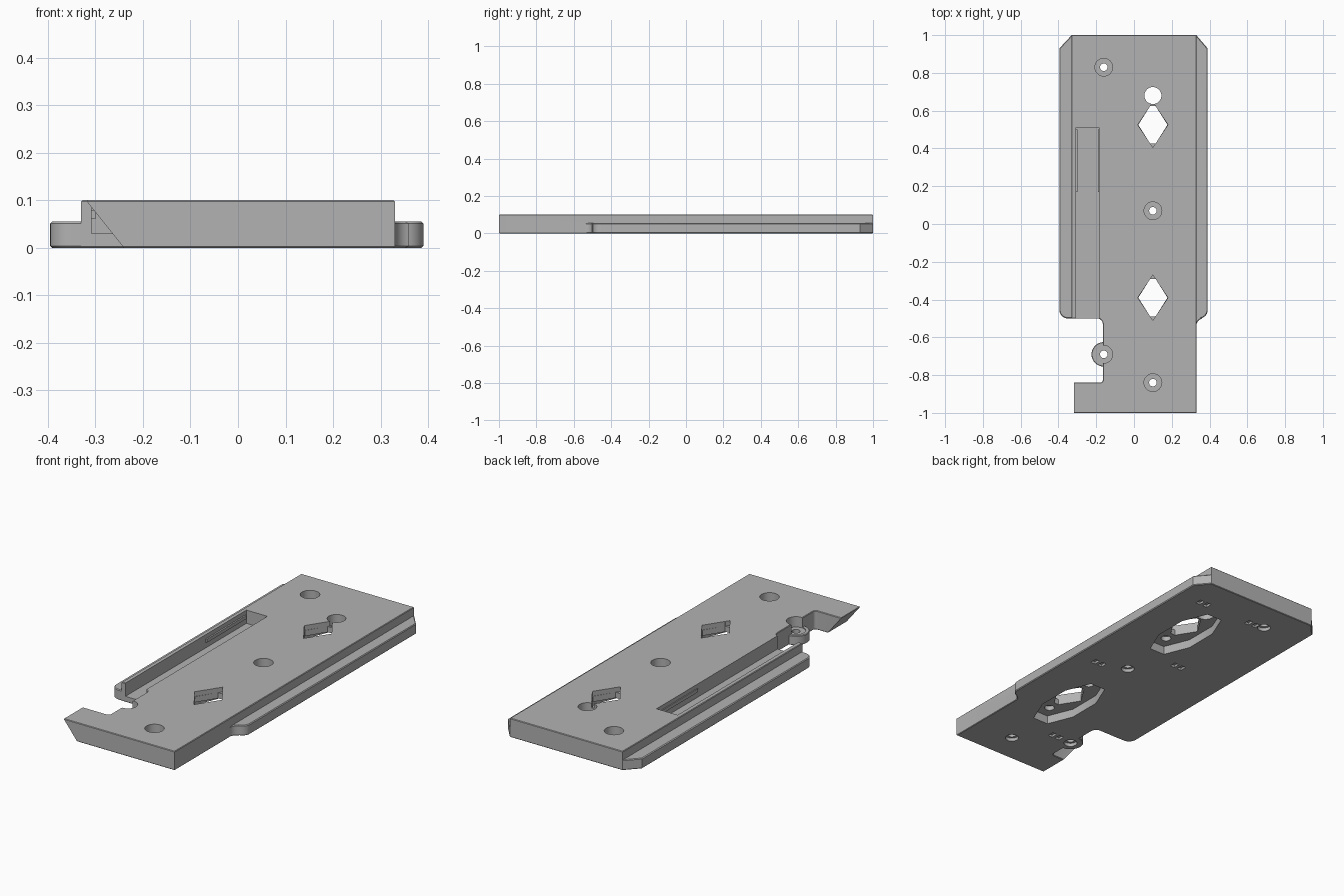
import bpy, bmesh, math

cube = bpy.data.objects.get("Cube")
if cube:
    bpy.data.objects.remove(cube)

grey = bpy.data.materials.new("plain_grey")
grey.use_nodes = True
COLOR = (0.45, 0.45, 0.45, 1)
grey.diffuse_color = COLOR
grey.node_tree.nodes["Principled BSDF"].inputs["Base Color"].default_value = COLOR


def prism(name, pts, z0, z1, bevel=0):
    """Extrude a flat outline from z0 to z1, optionally softening its rims."""
    bm = bmesh.new()
    base = bm.faces.new([bm.verts.new((x, y, z0)) for x, y in pts])
    top = bmesh.ops.extrude_face_region(bm, geom=[base])
    verts = [v for v in top["geom"] if isinstance(v, bmesh.types.BMVert)]
    bmesh.ops.translate(bm, vec=(0, 0, z1 - z0), verts=verts)
    bmesh.ops.recalc_face_normals(bm, faces=bm.faces)
    if bevel:
        rim = [e for e in bm.edges if abs(e.verts[0].co.z - e.verts[1].co.z) < 1e-5]
        bmesh.ops.bevel(bm, geom=rim, offset=bevel, segments=1, affect='EDGES')
    mesh = bpy.data.meshes.new(name)
    bm.to_mesh(mesh)
    bm.free()
    mesh.materials.append(grey)
    ob = bpy.data.objects.new(name, mesh)
    bpy.context.collection.objects.link(ob)
    return ob


def arc(cx, cy, r, a0, a1, n=8):
    return [(cx + r * math.cos(math.radians(a0 + (a1 - a0) * i / n)),
             cy + r * math.sin(math.radians(a0 + (a1 - a0) * i / n))) for i in range(n + 1)]


def circle(x, y, r):
    return arc(x, y, r, 0, 360, 32)[:-1]


def rect(x0, x1, y0, y1):
    return [(x0, y0), (x1, y0), (x1, y1), (x0, y1)]


def combine(target, tool, op):
    """Apply a boolean and discard the tool."""
    mod = target.modifiers.new("boolean", 'BOOLEAN')
    mod.object, mod.operation, mod.solver = tool, op, 'EXACT'
    bpy.ops.object.select_all(action='DESELECT')
    bpy.context.view_layer.objects.active = target
    target.select_set(True)
    bpy.ops.object.modifier_apply(modifier=mod.name)
    bpy.data.objects.remove(tool)


def cut(pts, z0, z1):
    combine(plate, prism("cutter", pts, z0, z1), 'DIFFERENCE')


# Main plate with the notch on one side of its front end
outline = [(.33, -1), (.33, 1), (-.33, 1), (-.33, -.5)]
outline += arc(-.195, -.53, .03, 90, 0, 6)
outline += arc(-.18, -.825, .015, 0, -90, 5)
outline += [(-.32, -.84), (-.32, -1)]
plate = prism("base_plate", outline, 0, .1, .003)

# Side flanges with chamfered back and rounded front corners
left = [(-.2, 1), (-.33, 1), (-.395, .93)] + arc(-.35, -.455, .045, 180, 270) + [(-.2, -.5)]
combine(plate, prism("flange", left, 0, .055, .004), 'UNION')
right = [(.3, 1), (.33, 1), (.39, .93)] + arc(.345, -.455, .045, 0, -75)
right += arc(.37, -.54, .04, 105, 180) + [(.3, -.54)]
combine(plate, prism("flange", right, 0, .055, .004), 'UNION')

# Slanted side of the front lip
wedge = prism("cutter", [(-.34, .125), (-.34, -.01), (-.232, -.01)], 0, .22)
wedge.rotation_euler = (math.pi / 2, 0, 0)
wedge.location = (0, -.82, 0)
bpy.context.view_layer.update()
combine(plate, wedge, 'DIFFERENCE')

# Long slot, open towards the notch
cut(rect(-.308, -.185, -.6, .51), .03, .2)

# Screw boss standing in the notch
combine(plate, prism("boss", circle(-.16, -.69, .065), 0, .05, .003), 'UNION')

# Screw holes, countersunk from both faces
for x, y in [(-.16, .83), (.1, .07), (-.16, -.69), (.1, -.84)]:
    cut(circle(x, y, .047), .045, .2)
    cut(circle(x, y, .02), -.1, .2)
    cut(circle(x, y, .033), -.1, .018)

# Hanging pockets below with diamond windows through the plate
for cy in (.525, -.39):
    octagon = [(.1 + sx * x, cy + sy * y) for sx, sy, x, y in
               [(1, -1, .1, .09), (1, 1, .1, .09), (1, 1, .045, .225), (-1, 1, .045, .225),
                (-1, 1, .1, .09), (-1, -1, .1, .09), (-1, -1, .045, .225), (1, -1, .045, .225)]]
    cut(octagon, -.1, .045)
    cut([(.1 + sx * x, cy + sy * y) for sx, sy, x, y in
         [(1, 1, .077, 0), (1, 1, .014, .1), (-1, 1, .014, .1),
          (-1, 1, .077, 0), (-1, -1, .014, .1), (1, -1, .014, .1)]], -.1, .2)
    cut([(.18, cy), (.1, cy + .12), (.02, cy), (.1, cy - .12)], .075, .2)
    for side in (-1, 1):
        if cy > 0 and side > 0:
            cut(circle(.1, cy + .155, .045), -.1, .2)
        else:
            cut(circle(.1, cy + side * .155, .025), 0, .07)

# Paired shallow sockets underneath
for x, y in [(.23, .82), (-.09, .82), (.25, .02), (-.08, .25), (-.06, -.685)]:
    for dx in (-.022, .022):
        cut(rect(x + dx - .013, x + dx + .013, y - .018, y + .018), -.1, .012)

# Guide ribs on the slot walls
for name, x0, x1 in [("left_guide_rib", -.31, -.3), ("right_guide_rib", -.19, -.183)]:
    prism(name, rect(x0, x1, .17, .5), .06, .078)

for ob in bpy.context.collection.objects:
    if ob.type == 'MESH' and grey.name in ob.data.materials:
        bpy.ops.object.select_all(action='DESELECT')
        ob.select_set(True)
        bpy.context.view_layer.objects.active = ob
        bpy.ops.object.shade_smooth_by_angle(angle=math.radians(30))
